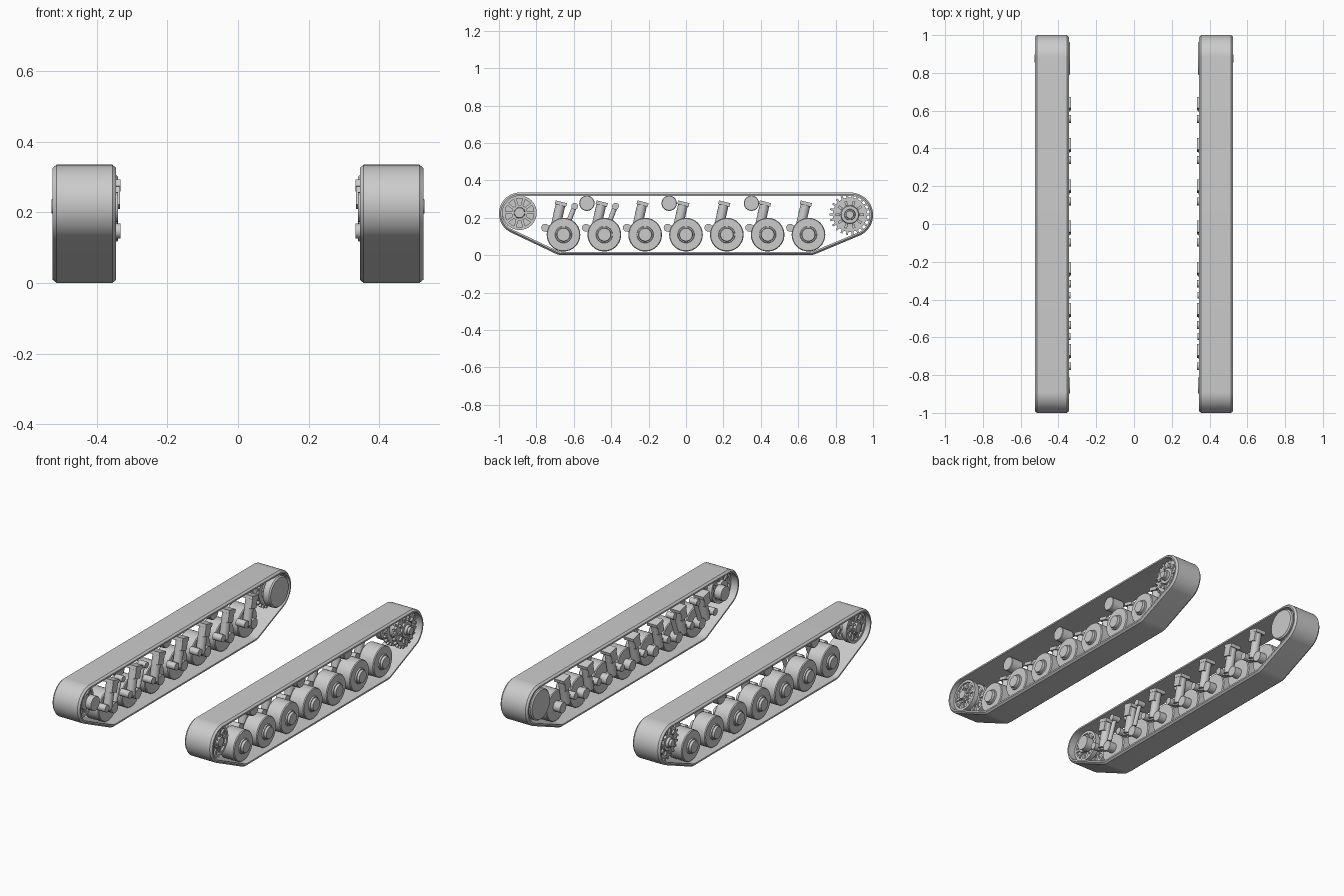
import bpy, bmesh, math
from mathutils import Vector, Matrix

cube = bpy.data.objects.get("Cube")
if cube:
    bpy.data.objects.remove(cube)

grey = bpy.data.materials.new("plain_grey")
grey.use_nodes = True
grey.diffuse_color = (0.6, 0.6, 0.6, 1)
grey.node_tree.nodes["Principled BSDF"].inputs["Base Color"].default_value = (0.6, 0.6, 0.6, 1)


def finish(name, bm):
    """Turn the mesh into an object, mirrored to the other side."""
    bmesh.ops.recalc_face_normals(bm, faces=bm.faces)
    mesh = bpy.data.meshes.new(name)
    bm.to_mesh(mesh)
    bm.free()
    mesh.materials.append(grey)
    ob = bpy.data.objects.new(name, mesh)
    bpy.context.collection.objects.link(ob)
    mod = ob.modifiers.new("mirror", 'MIRROR')
    mod.use_mirror_merge = False
    bpy.ops.object.select_all(action='DESELECT')
    ob.select_set(True)
    bpy.context.view_layer.objects.active = ob
    bpy.ops.object.shade_smooth_by_angle(angle=math.radians(35))


def skin(bm, loops, closed):
    """Join matching loops of points with quads, capping open ends."""
    rings = [[bm.verts.new(p) for p in loop] for loop in loops]
    n = len(rings[0])
    pairs = list(zip(rings, rings[1:]))
    if closed:
        pairs.append((rings[-1], rings[0]))
    else:
        bm.faces.new(rings[0])
        bm.faces.new(rings[-1])
    for a, b in pairs:
        for i in range(n):
            j = (i + 1) % n
            bm.faces.new((a[i], a[j], b[j], b[i]))


def lathe(bm, y, z, profile, n=32, closed=False):
    """Turn (x, radius) points around an axle along x."""
    angles = [math.tau * i / n for i in range(n)]
    skin(bm, [[(x, y + r * math.cos(a), z + r * math.sin(a)) for a in angles]
              for x, r in profile], closed)


def rod(bm, p, q, r, n=16):
    p, q = Vector(p), Vector(q)
    d = q - p
    m = Matrix.Translation((p + q) / 2) @ d.to_track_quat('Z', 'Y').to_matrix().to_4x4()
    bmesh.ops.create_cone(bm, cap_ends=True, segments=n, radius1=r, radius2=r,
                          depth=d.length, matrix=m)


def box(bm, centre, size, tilt=0.0):
    """Box tilted around the x axis."""
    m = (Matrix.Translation(centre) @ Matrix.Rotation(tilt, 4, 'X')
         @ Matrix.Diagonal((*size, 1)))
    bmesh.ops.create_cube(bm, size=1, matrix=m)


def spokes(bm, x, y, z, r0, r1, count, width, depth):
    for i in range(count):
        a = math.tau * i / count
        r = (r0 + r1) / 2
        box(bm, (x, y + r * math.cos(a), z + r * math.sin(a)), (depth, r1 - r0, width), a)


IDLER = (-0.89, 0.227)
SPROCKET = (0.876, 0.217)
WHEELS = [-0.655 + 0.2183 * i for i in range(7)]
AXLE_Z = 0.11

# Track belt wrapped around the end wheels and the outermost road wheels
supports = [(-0.888, 0.223, 0.112), (0.88, 0.215, 0.12),
            (WHEELS[0], AXLE_Z, AXLE_Z), (WHEELS[-1], AXLE_Z, AXLE_Z)]
section = [(0.345, -0.018), (0.345, -0.009), (0.356, 0), (0.514, 0),
           (0.525, -0.009), (0.525, -0.018)]
steps = 120
loops = [[] for _ in section]
for i in range(steps):
    a = math.tau * (i + 0.5) / steps
    u, v = math.cos(a), math.sin(a)
    y, z, r = max(supports, key=lambda s: s[0] * u + s[1] * v + s[2])
    for loop, (x, d) in zip(loops, section):
        loop.append((x, y + (r + d) * u, z + (r + d) * v))
bm = bmesh.new()
skin(bm, loops, True)
finish("track_belt", bm)

for i, y in enumerate(WHEELS, 1):
    # Road wheel with hub and inner axle
    bm = bmesh.new()
    lathe(bm, y, AXLE_Z, [(0.35, 0.03), (0.395, 0.03), (0.395, 0.086), (0.4, 0.09),
                          (0.49, 0.09), (0.495, 0.086), (0.495, 0.045), (0.503, 0.043),
                          (0.503, 0.037), (0.516, 0.034)])
    finish(f"road_wheel_{i}", bm)

    # Swing arm from the pivot shaft to the axle
    bm = bmesh.new()
    py, pz = y - 0.098, 0.147
    lathe(bm, py, pz, [(0.333, 0.021), (0.392, 0.021)], 20)
    box(bm, (0.373, (y + py) / 2, (AXLE_Z + pz) / 2),
        (0.03, 0.1, 0.036), math.atan2(AXLE_Z - pz, y - py))
    finish(f"swing_arm_{i}", bm)

    # Leaning spring strut with square head
    bm = bmesh.new()
    rod(bm, (0.366, y - 0.05, 0.12), (0.366, y - 0.016, 0.27), 0.026)
    box(bm, (0.366, y - 0.014, 0.276), (0.066, 0.062, 0.02), -0.25)
    box(bm, (0.342, y - 0.023, 0.245), (0.016, 0.05, 0.06), -0.25)
    finish(f"spring_strut_{i}", bm)

    # Slim shock absorber on the first two wheels
    if i < 3:
        bm = bmesh.new()
        rod(bm, (0.36, y + 0.012, 0.14), (0.36, y + 0.055, 0.25), 0.013)
        lathe(bm, y + 0.06, 0.262, [(0.335, 0.018), (0.385, 0.018)])
        finish(f"shock_absorber_{i}", bm)

# Return rollers under the top run
for i, y in enumerate((-0.53, -0.09, 0.35), 1):
    bm = bmesh.new()
    lathe(bm, y, 0.278, [(0.4, 0.038), (0.404, 0.041), (0.476, 0.041), (0.48, 0.038)], 24)
    finish(f"return_roller_{i}", bm)

# Front idler: two spoked rims on one hub
bm = bmesh.new()
for x in (0.405, 0.48):
    lathe(bm, *IDLER, [(x - 0.015, 0.077), (x - 0.015, 0.092),
                       (x + 0.015, 0.092), (x + 0.015, 0.077)], closed=True)
    lathe(bm, *IDLER, [(x - 0.004, 0.08), (x + 0.004, 0.08)])
    spokes(bm, x, *IDLER, 0.03, 0.08, 10, 0.014, 0.026)
lathe(bm, *IDLER, [(0.375, 0.042), (0.498, 0.042), (0.498, 0.03), (0.512, 0.026)])
spokes(bm, 0.5, *IDLER, 0.018, 0.036, 8, 0.008, 0.012)
finish("idler_wheel", bm)
bm = bmesh.new()
lathe(bm, -0.855, 0.215, [(0.34, 0.042), (0.385, 0.042)], 24)
finish("idler_crank", bm)

# Rear drive sprocket: two toothed rims, bolted plate and hub
bm = bmesh.new()
for x in (0.42, 0.48):
    lathe(bm, *SPROCKET, [(x - 0.009, 0.092), (x + 0.009, 0.092)])
    spokes(bm, x, *SPROCKET, 0.088, 0.109, 22, 0.011, 0.014)
lathe(bm, *SPROCKET, [(0.4, 0.065), (0.485, 0.065), (0.485, 0.05), (0.5, 0.046),
                      (0.5, 0.03), (0.515, 0.028), (0.515, 0.022), (0.528, 0.02)])
spokes(bm, 0.492, *SPROCKET, 0.052, 0.076, 10, 0.014, 0.016)
finish("drive_sprocket", bm)

# Gearbox housing on the inner side of the sprocket
bm = bmesh.new()
lathe(bm, *SPROCKET, [(0.34, 0.084), (0.347, 0.091), (0.385, 0.091), (0.4, 0.07)], 40)
finish("gearbox_housing", bm)
